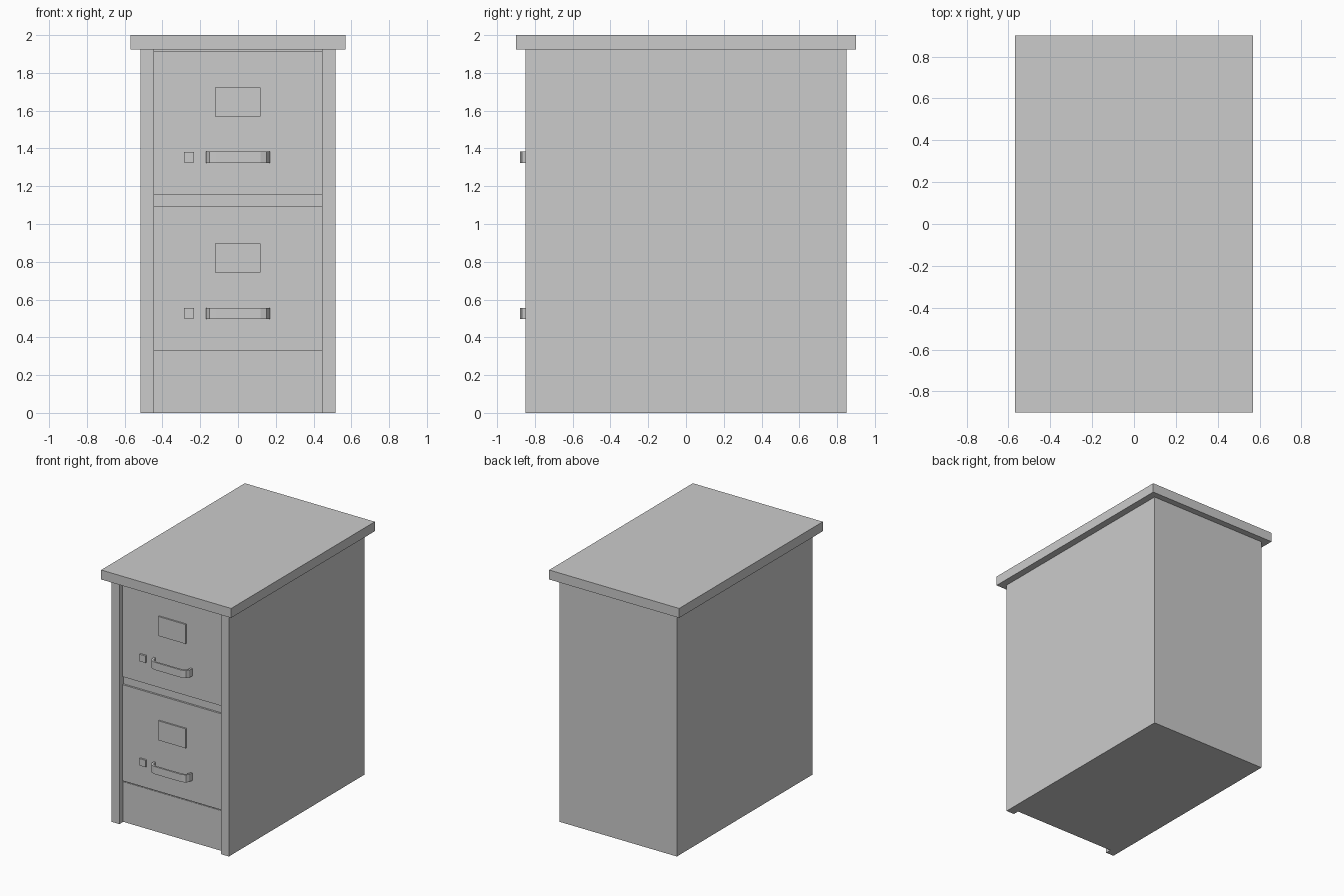
import bpy
import bmesh

if "Cube" in bpy.data.objects:
    bpy.data.objects.remove(bpy.data.objects["Cube"])


def prism(name, outline, z0, z1):
    """Extrude an XY outline from z0 up to z1."""
    bm = bmesh.new()
    face = bm.faces.new([bm.verts.new((x, y, z0)) for x, y in outline])
    top = bmesh.ops.extrude_face_region(bm, geom=[face])["geom"]
    for v in top:
        if isinstance(v, bmesh.types.BMVert):
            v.co.z = z1
    bmesh.ops.recalc_face_normals(bm, faces=bm.faces)
    mesh = bpy.data.meshes.new(name)
    bm.to_mesh(mesh)
    bm.free()
    obj = bpy.data.objects.new(name, mesh)
    bpy.context.collection.objects.link(obj)
    return obj


def box(name, x0, x1, y0, y1, z0, z1):
    return prism(name, [(x0, y0), (x1, y0), (x1, y1), (x0, y1)], z0, z1)


def mirrored(half):
    """Complete a right-hand point chain with its mirror image."""
    return half + [(-x, y) for x, y in reversed(half)]


REAR, FRAME, FACE = 0.85, -0.798, -0.813
INNER = 0.445

# Carcass: plan outline with the two front posts and shallow recess
prism("carcass", mirrored([(INNER, FRAME), (INNER, -0.85), (0.515, -0.85),
                           (0.515, REAR)])[::-1], 0, 1.925)

# Overhanging top
box("top_slab", -0.57, 0.57, -0.90, 0.90, 1.925, 2.0)

# Toe panel below the drawers
box("toe_panel", -INNER, INNER, -0.802, FRAME + 0.01, 0, 0.318)

# Bowed handle: outer edge right to left, then inner edge back
outer = mirrored([(0.170, FACE + 0.005), (0.165, -0.847), (0.152, -0.868), (0.12, -0.88)])
inner = mirrored([(0.154, FACE + 0.005), (0.150, -0.840), (0.140, -0.855), (0.116, -0.865)])
handle = outer + inner[::-1]

# Two drawers with label plate, latch button and handle
for label, z0, z1 in (("lower", 0.33, 1.092), ("upper", 1.155, 1.913)):
    box(label + "_drawer_front", -INNER, INNER, FACE, FRAME + 0.01, z0, z1)
    base = 0.0 if label == "lower" else 0.827
    box(label + "_label_plate", -0.121, 0.119, FACE - 0.012, FACE + 0.005,
        0.742 + base, 0.896 + base)
    box(label + "_latch_button", -0.286, -0.232, FACE - 0.015, FACE + 0.005,
        0.499 + base, 0.554 + base)
    prism(label + "_handle", handle, 0.496 + base, 0.556 + base)
